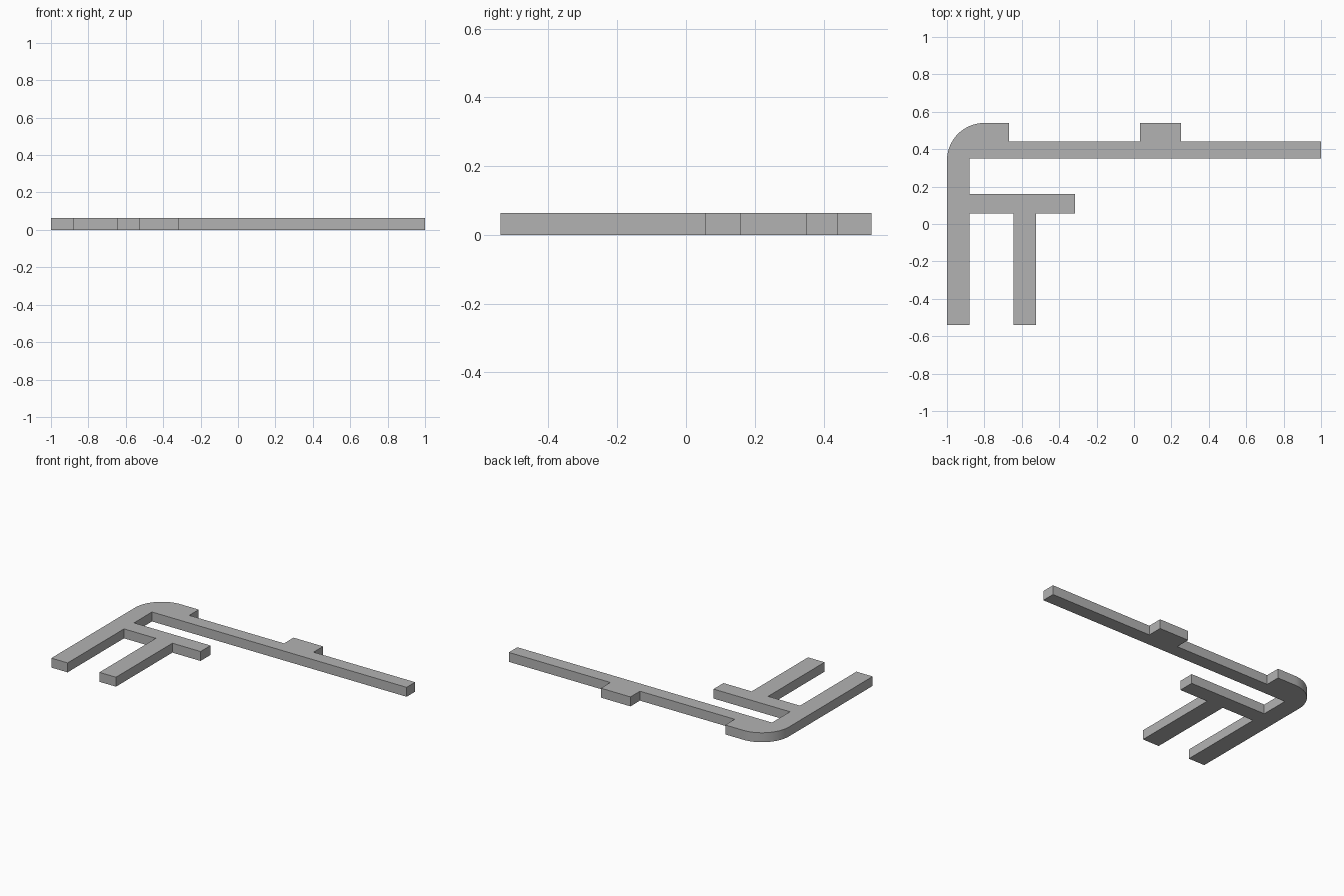
import bpy
import bmesh
from math import sin, cos, pi, radians

cube = bpy.data.objects.get("Cube")
if cube:
    bpy.data.objects.remove(cube, do_unlink=True)

THICKNESS = 0.063
BACK, FRONT = 0.54, -0.54
RAIL_BACK, RAIL_FRONT = 0.44, 0.35
BRANCH_BACK, BRANCH_FRONT = 0.16, 0.055
LEG_INNER = -0.88
STEM_RIGHT, STEM_LEFT = -0.645, -0.523
RADIUS, ARC_STEPS = 0.2, 24

# Material
grey = bpy.data.materials.new("plain_grey")
grey.use_nodes = True
colour = (0.45, 0.45, 0.45, 1)
grey.diffuse_color = colour
grey.node_tree.nodes["Principled BSDF"].inputs["Base Color"].default_value = colour

# Outer leg, branch with its stem, then the long rail
outline = [
    (-1, FRONT), (LEG_INNER, FRONT), (LEG_INNER, BRANCH_FRONT),
    (STEM_RIGHT, BRANCH_FRONT), (STEM_RIGHT, FRONT),
    (STEM_LEFT, FRONT), (STEM_LEFT, BRANCH_FRONT),
    (-0.315, BRANCH_FRONT), (-0.315, BRANCH_BACK), (LEG_INNER, BRANCH_BACK),
    (LEG_INNER, RAIL_FRONT), (1, RAIL_FRONT), (1, RAIL_BACK),
]
# Raised tab and corner pad on the back of the rail
outline += [(0.25, RAIL_BACK), (0.25, BACK), (0.032, BACK), (0.032, RAIL_BACK),
            (-0.668, RAIL_BACK), (-0.668, BACK)]
# Rounded outer corner
for i in range(ARC_STEPS + 1):
    a = pi / 2 * (1 + i / ARC_STEPS)
    outline.append((-1 + RADIUS + RADIUS * cos(a), BACK - RADIUS + RADIUS * sin(a)))

# Extrude the outline into a flat plate
bm = bmesh.new()
base = bm.faces.new([bm.verts.new((x, y, 0)) for x, y in outline])
extruded = bmesh.ops.extrude_face_region(bm, geom=[base], use_keep_orig=True)
top = [v for v in extruded["geom"] if isinstance(v, bmesh.types.BMVert)]
bmesh.ops.translate(bm, verts=top, vec=(0, 0, THICKNESS))
bmesh.ops.recalc_face_normals(bm, faces=bm.faces)
mesh = bpy.data.meshes.new("flat_bracket")
bm.to_mesh(mesh)
bm.free()
mesh.materials.append(grey)

bracket = bpy.data.objects.new("flat_bracket", mesh)
bpy.context.collection.objects.link(bracket)
bpy.ops.object.select_all(action="DESELECT")
bracket.select_set(True)
bpy.context.view_layer.objects.active = bracket
bpy.ops.object.shade_smooth_by_angle(angle=radians(30))
